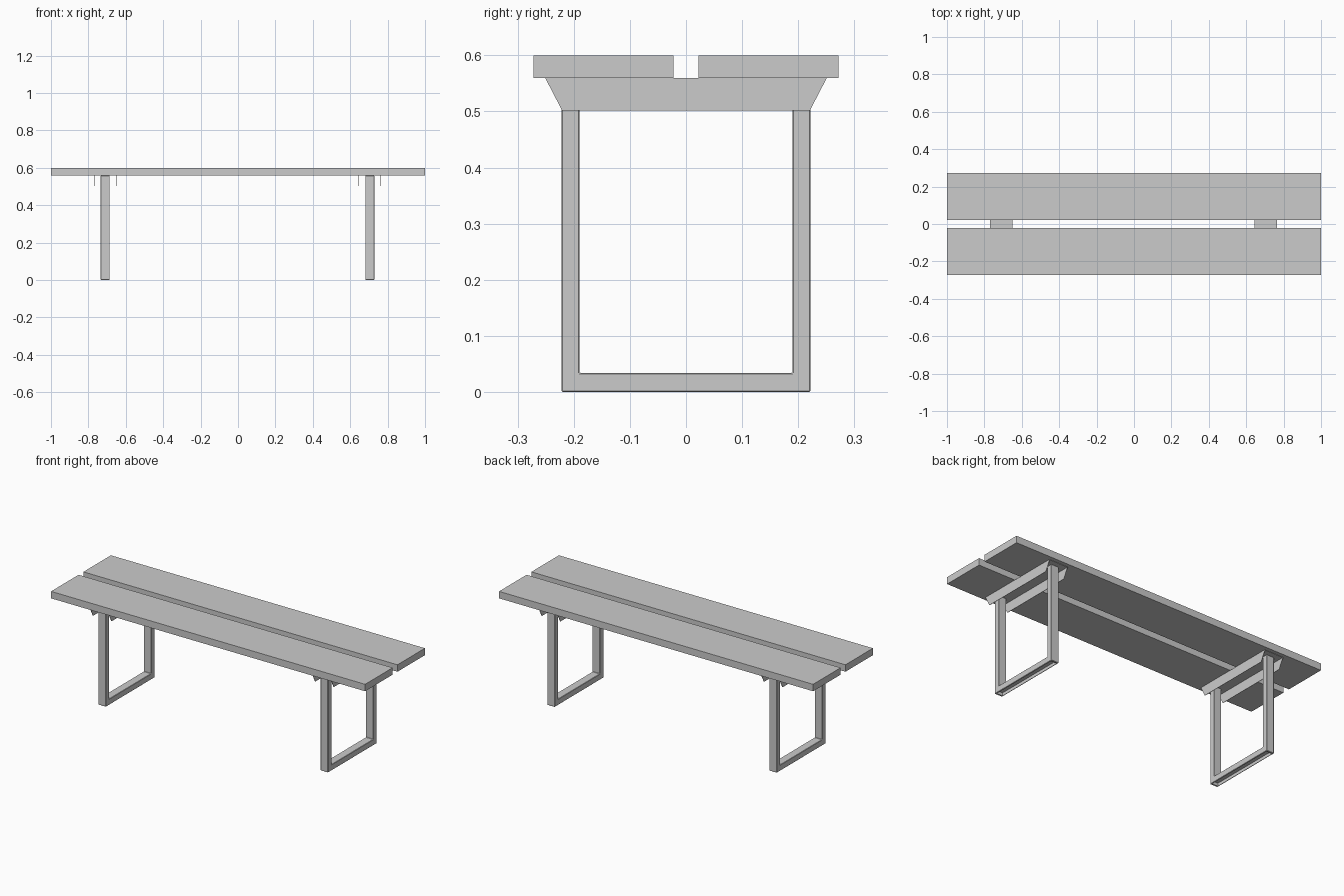
import bpy, bmesh

if "Cube" in bpy.data.objects:
    bpy.data.objects.remove(bpy.data.objects["Cube"])


def prism(name, profile, x0, x1):
    """Extrude a closed (y, z) profile from x0 to x1."""
    bm = bmesh.new()
    face = bm.faces.new([bm.verts.new((x0, y, z)) for y, z in profile])
    ext = bmesh.ops.extrude_face_region(bm, geom=[face])
    verts = [v for v in ext["geom"] if isinstance(v, bmesh.types.BMVert)]
    bmesh.ops.translate(bm, verts=verts, vec=(x1 - x0, 0, 0))
    bmesh.ops.recalc_face_normals(bm, faces=bm.faces)
    mesh = bpy.data.meshes.new(name)
    bm.to_mesh(mesh)
    bm.free()
    obj = bpy.data.objects.new(name, mesh)
    bpy.context.collection.objects.link(obj)
    return obj


def box(name, x0, x1, y0, y1, z0, z1):
    return prism(name, [(y0, z0), (y1, z0), (y1, z1), (y0, z1)], x0, x1)


# Seat planks
box("front_plank", -1, 1, -0.272, -0.022, 0.56, 0.60)
box("back_plank", -1, 1, 0.022, 0.272, 0.56, 0.60)

SHEET = 0.002
WEB = 0.56 - SHEET
u_frame = [(-0.222, 0), (0.222, 0), (0.222, WEB), (0.190, WEB),
           (0.190, 0.034), (-0.190, 0.034), (-0.190, WEB), (-0.222, WEB)]
flange = [(-0.221, 0.502), (0.221, 0.502), (0.25, WEB), (-0.25, WEB)]

for side, cx in (("left", -0.71), ("right", 0.705)):
    # Leg frame: two posts joined by a foot bar, with softened edges
    leg = prism(side + "_leg_frame", u_frame, cx - 0.024, cx + 0.024)
    bev = leg.modifiers.new("bevel", "BEVEL")
    bev.width = 0.002
    bev.segments = 1

    # Recess under the foot bar
    cutter = box(side + "_foot_recess_cutter", cx - 0.019, cx + 0.019,
                 -0.212, 0.212, -0.02, 0.017)
    cutter.hide_render = True
    cutter.hide_viewport = True
    cut = leg.modifiers.new("recess", "BOOLEAN")
    cut.operation = "DIFFERENCE"
    cut.solver = "EXACT"
    cut.object = cutter

    # Sheet channel that carries the planks
    box(side + "_bracket_web", cx - 0.06, cx + 0.06, -0.25, 0.25, WEB, 0.56)
    prism(side + "_bracket_outer_flange", flange, cx - 0.06, cx - 0.06 + SHEET)
    prism(side + "_bracket_inner_flange", flange, cx + 0.06 - SHEET, cx + 0.06)
